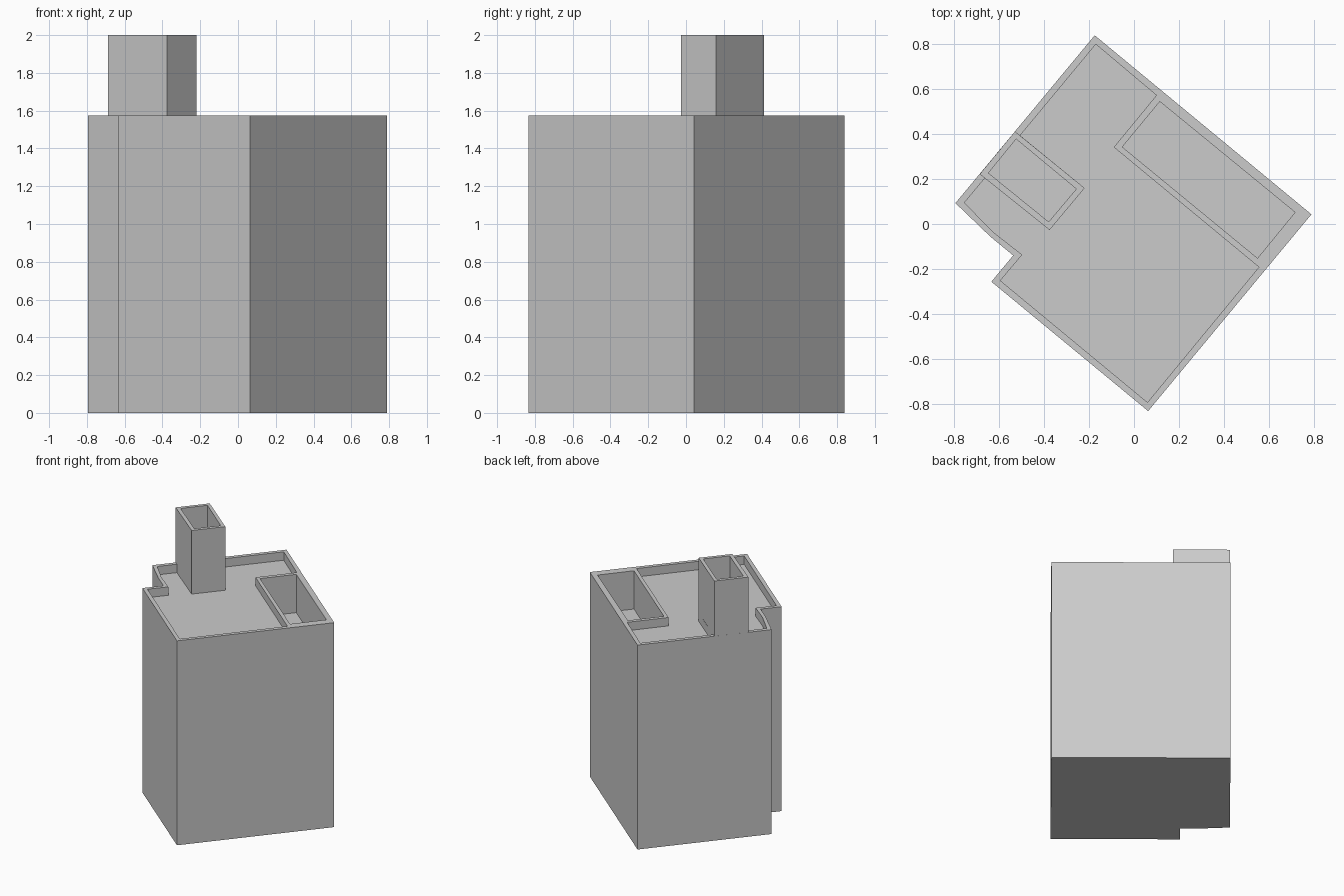
import bpy
import bmesh

TOP, ROOF, PIT, STACK = 1.575, 1.51, 1.28, 2.0

old = bpy.data.objects.get("Cube")
if old:
    bpy.data.objects.remove(old, do_unlink=True)

grey = bpy.data.materials.new("plain grey")
grey.use_nodes = True
grey.diffuse_color = (0.6, 0.6, 0.6, 1)
grey.node_tree.nodes["Principled BSDF"].inputs["Base Color"].default_value = (0.6, 0.6, 0.6, 1)


def prism(name, outline, low, high):
    """Extrude a plan outline between two heights."""
    bm = bmesh.new()
    base = bm.faces.new([bm.verts.new((x, y, low)) for x, y in outline])
    grown = bmesh.ops.extrude_face_region(bm, geom=[base])["geom"]
    bmesh.ops.translate(bm, vec=(0, 0, high - low),
                        verts=[g for g in grown if isinstance(g, bmesh.types.BMVert)])
    bmesh.ops.recalc_face_normals(bm, faces=bm.faces)
    mesh = bpy.data.meshes.new(name)
    bm.to_mesh(mesh)
    bm.free()
    mesh.materials.append(grey)
    obj = bpy.data.objects.new(name, mesh)
    bpy.context.collection.objects.link(obj)
    return obj


def carve(obj, name, outline, low, high):
    """Cut a prism out of an object, then drop the cutter."""
    cutter = prism(name, outline, low, high)
    cutter.hide_render = True
    mod = obj.modifiers.new(name, "BOOLEAN")
    mod.operation, mod.solver, mod.object = "DIFFERENCE", "EXACT", cutter
    bpy.context.view_layer.objects.active = obj
    bpy.ops.object.modifier_apply(modifier=name)
    bpy.data.objects.remove(cutter, do_unlink=True)


# Plan outlines
walls = [(-0.175, 0.84), (0.79, 0.043), (0.063, -0.833), (-0.635, -0.257),
         (-0.538, -0.14), (-0.64, -0.056), (-0.795, 0.093)]
stack = [(-0.687, 0.222), (-0.376, -0.027), (-0.22, 0.16), (-0.53, 0.412)]
flue = [(-0.648, 0.227), (-0.38, 0.01), (-0.257, 0.156), (-0.525, 0.378)]
pit = [(0.115, 0.545), (0.717, 0.052), (0.55, -0.152), (-0.052, 0.343)]
roof = [(-0.17, 0.8), (0.1, 0.573), (-0.09, 0.342), (0.556, -0.192),
        (0.06, -0.794), (-0.595, -0.252), (-0.498, -0.137), (-0.628, -0.035),
        (-0.755, 0.095), (-0.664, 0.204), stack[1], stack[2], (-0.507, 0.394)]

# Main block with sunken roof and open pit
body = prism("building_body", walls, 0, TOP)
carve(body, "roof_cut", roof, ROOF, TOP + 0.2)
carve(body, "pit_cut", pit, PIT, TOP + 0.2)
carve(body, "flue_cut", flue, ROOF, TOP + 0.2)

# Hollow rooftop stack standing on the wall edge
chimney = prism("roof_stack", stack, TOP, STACK)
carve(chimney, "flue_cut", flue, TOP - 0.2, STACK + 0.2)
